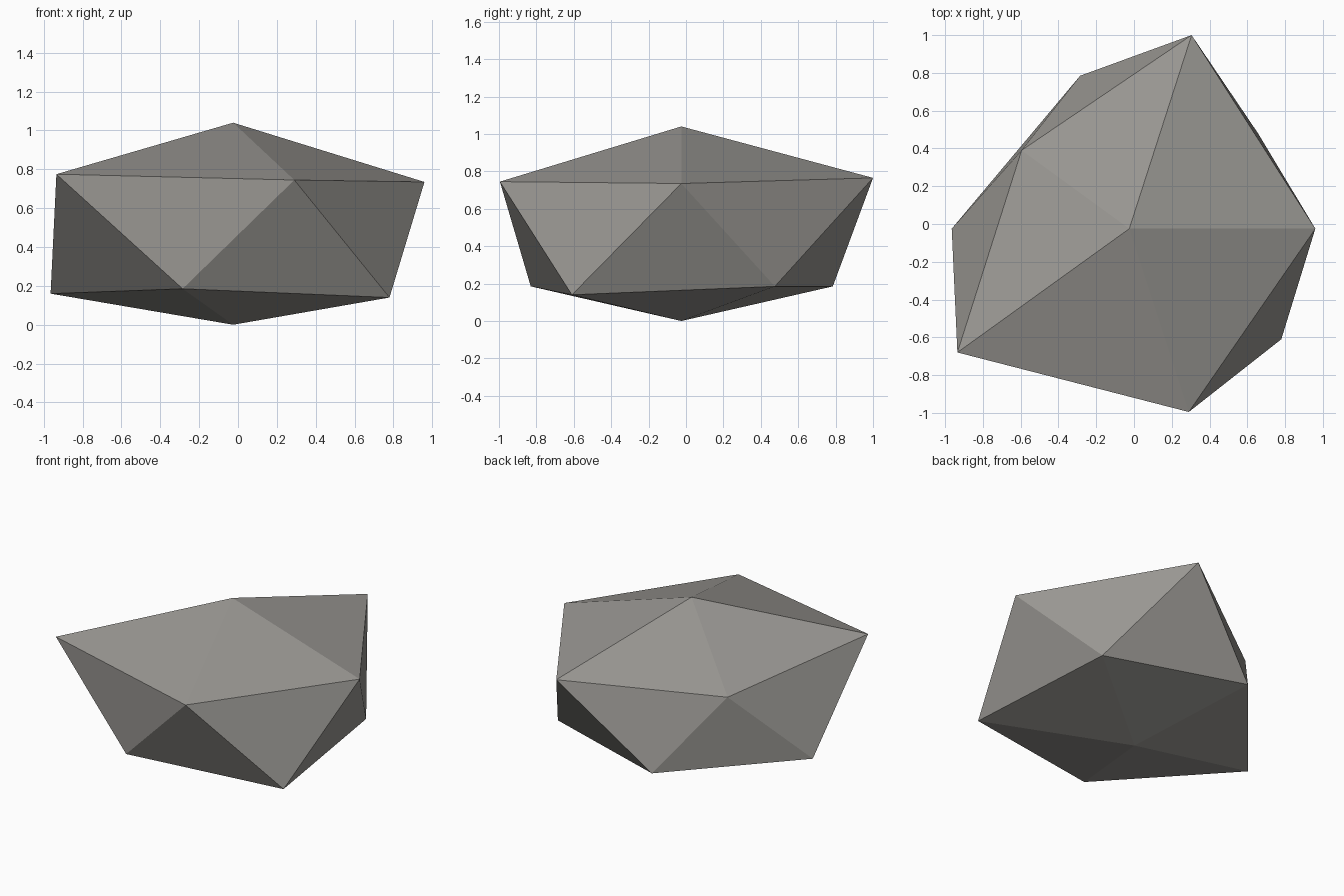
import bpy
import bmesh

cube = bpy.data.objects.get("Cube")
if cube:
    bpy.data.objects.remove(cube, do_unlink=True)

# Stone colour
stone = bpy.data.materials.new("stone_grey")
stone.use_nodes = True
colour = (0.32, 0.31, 0.29, 1.0)
stone.diffuse_color = colour
bsdf = stone.node_tree.nodes["Principled BSDF"]
bsdf.inputs["Base Color"].default_value = colour
bsdf.inputs["Roughness"].default_value = 0.9

# Two staggered five-point rings, counter-clockwise from +x
upper_ring = [(0.96, -0.025, 0.735), (0.305, 1.0, 0.765), (-0.595, 0.39, 0.65),
              (-0.935, -0.68, 0.775), (0.29, -0.995, 0.745)]
lower_ring = [(0.66, 0.475, 0.185), (-0.285, 0.785, 0.185), (-0.965, -0.025, 0.16),
              (-0.285, -0.83, 0.185), (0.78, -0.61, 0.14)]

# Faceted rock: top cap, zigzag side band, bottom cap
bm = bmesh.new()
top = bm.verts.new((-0.025, -0.025, 1.04))
bottom = bm.verts.new((-0.025, -0.025, 0.0))
upper = [bm.verts.new(p) for p in upper_ring]
lower = [bm.verts.new(p) for p in lower_ring]
for i in range(5):
    j = (i + 1) % 5
    bm.faces.new((top, upper[i], upper[j]))
    bm.faces.new((upper[i], lower[i], upper[j]))
    bm.faces.new((lower[i], lower[j], upper[j]))
    bm.faces.new((bottom, lower[j], lower[i]))
bmesh.ops.recalc_face_normals(bm, faces=bm.faces)

mesh = bpy.data.meshes.new("rock")
bm.to_mesh(mesh)
bm.free()
mesh.materials.append(stone)
rock = bpy.data.objects.new("rock", mesh)
bpy.context.collection.objects.link(rock)
